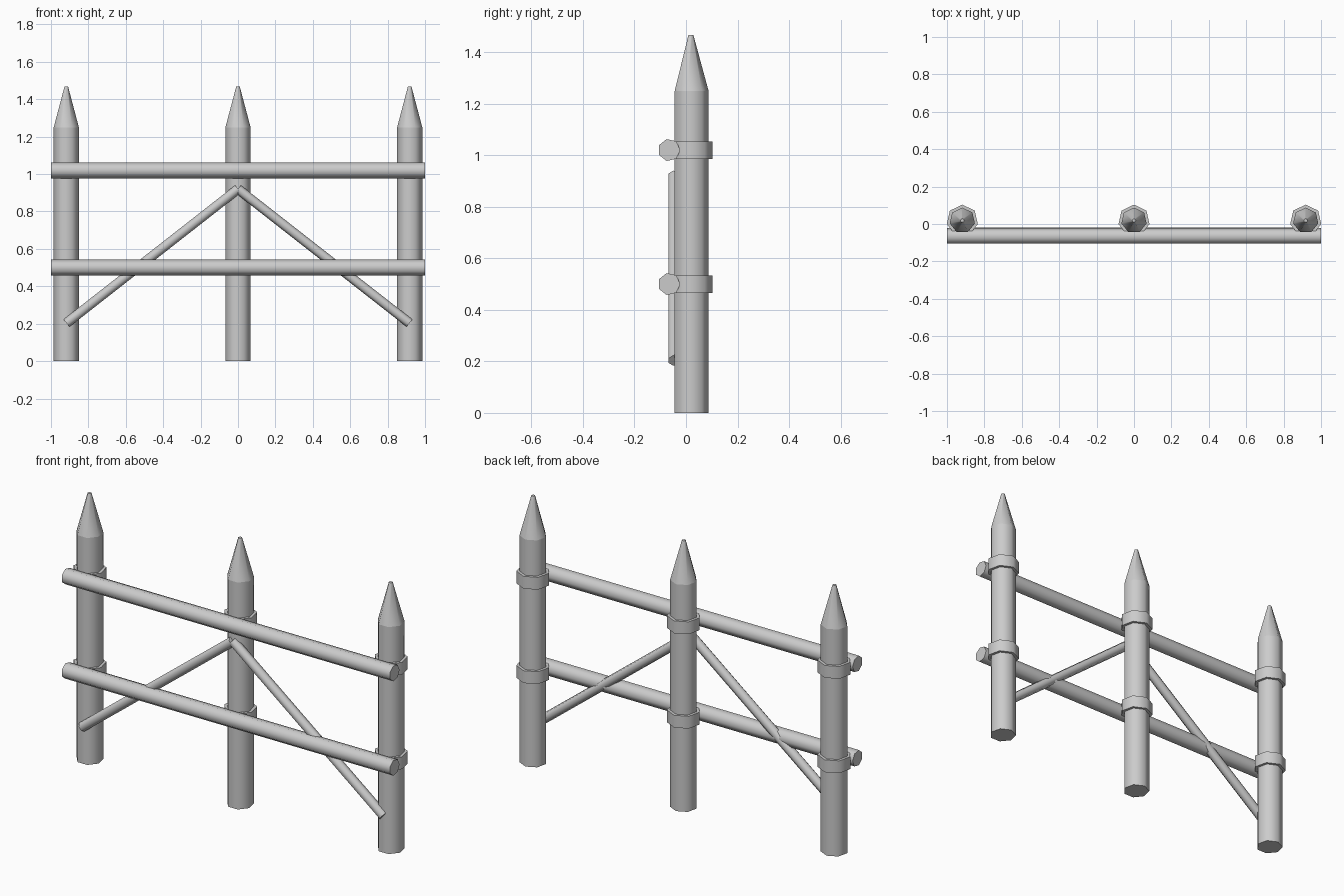
import bpy, bmesh, math
from mathutils import Vector

if "Cube" in bpy.data.objects:
    bpy.data.objects.remove(bpy.data.objects["Cube"])

SIDES = 7
POST_Y = 0.0185
RAIL_Z = (0.50, 1.02)


def pole(name, rings):
    """Seven-sided pole through (centre, radius) rings, one corner facing +y."""
    u = Vector((0, 1, 0))
    axis = (Vector(rings[-1][0]) - Vector(rings[0][0])).normalized()
    v = axis.cross(u)
    bm = bmesh.new()
    loops = []
    for centre, r in rings:
        loop = []
        for i in range(SIDES):
            a = math.tau * i / SIDES
            loop.append(bm.verts.new(Vector(centre) + r * (math.cos(a) * u + math.sin(a) * v)))
        loops.append(loop)
    # smooth sides
    for lo, hi in zip(loops, loops[1:]):
        for i in range(SIDES):
            j = (i + 1) % SIDES
            bm.faces.new((lo[i], lo[j], hi[j], hi[i])).smooth = True
    # flat ends
    bm.faces.new(loops[0][::-1])
    bm.faces.new(loops[-1])
    # every ring stays a crisp edge
    for loop in loops:
        for i in range(SIDES):
            bm.edges.get((loop[i], loop[(i + 1) % SIDES])).smooth = False
    bmesh.ops.recalc_face_normals(bm, faces=bm.faces[:])
    mesh = bpy.data.meshes.new(name)
    bm.to_mesh(mesh)
    bm.free()
    obj = bpy.data.objects.new(name, mesh)
    bpy.context.collection.objects.link(obj)
    return obj


# Pointed posts, each with a binding at both rail heights
for side, x in (("left", -0.918), ("middle", 0), ("right", 0.918)):
    pole(f"{side}_post", [((x, POST_Y, 0), 0.069),
                          ((x, POST_Y, 1.25), 0.069),
                          ((x, POST_Y, 1.467), 0.01)])
    for level, z in zip(("lower", "upper"), RAIL_Z):
        pole(f"{side}_{level}_binding", [((x, POST_Y, z - 0.034), 0.085),
                                         ((x, POST_Y, z + 0.034), 0.085)])

# Horizontal rails across the front
for level, z in zip(("lower", "upper"), RAIL_Z):
    pole(f"{level}_rail", [((-1, -0.0655, z), 0.0435), ((1, -0.0655, z), 0.0435)])

# Diagonal braces rising to the middle post
for side, s in (("left", -1), ("right", 1)):
    pole(f"{side}_brace", [((s * 0.917, -0.044, 0.203), 0.026),
                           ((0, -0.044, 0.92), 0.026)])
